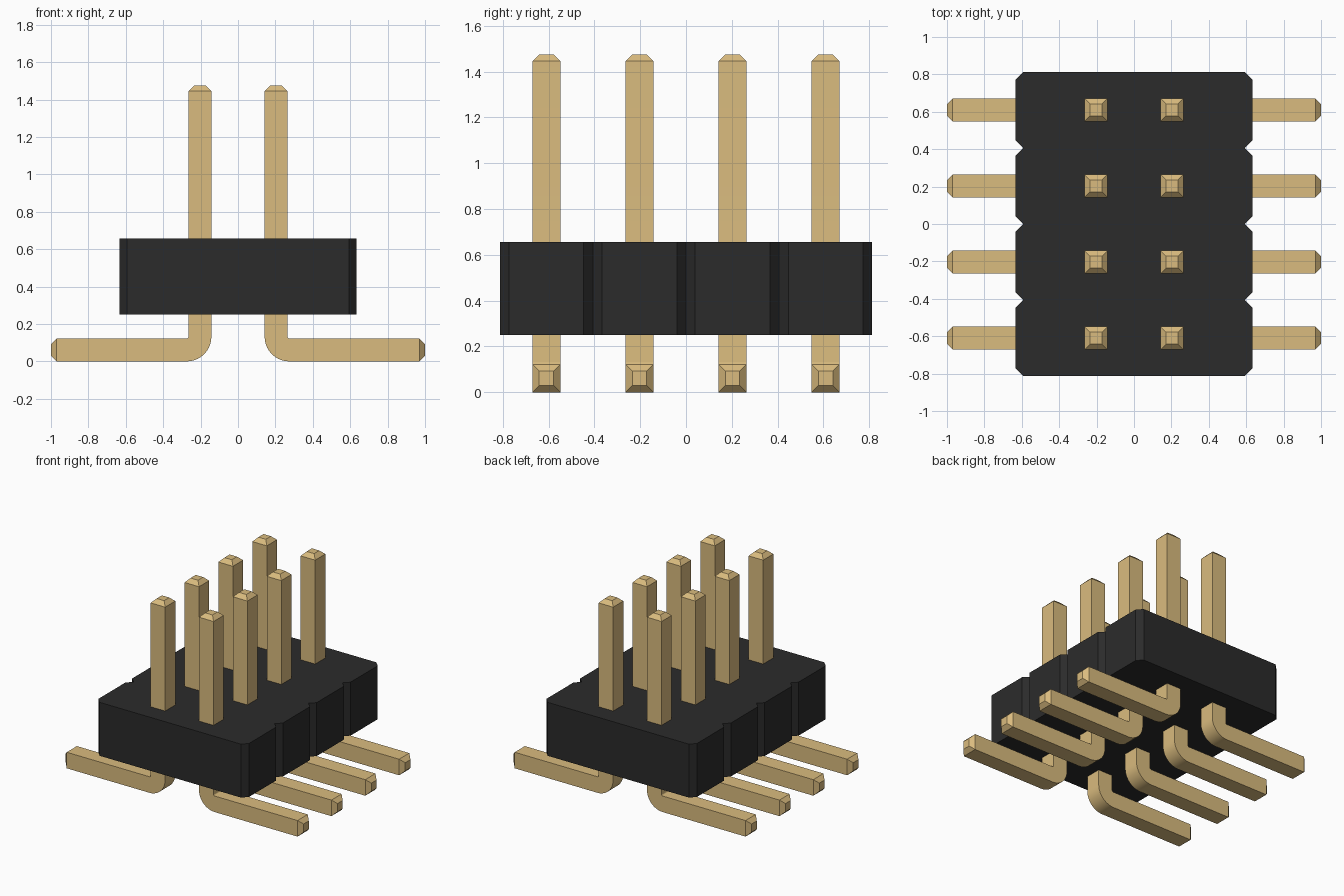
import bpy
import bmesh
from math import cos, sin, pi

cube = bpy.data.objects.get("Cube")
if cube:
    bpy.data.objects.remove(cube, do_unlink=True)

PITCH = 0.4065
HALF = 0.061          # half thickness of a pin
ROWS = 4


def material(name, color):
    mat = bpy.data.materials.new(name)
    mat.use_nodes = True
    mat.diffuse_color = color
    mat.node_tree.nodes["Principled BSDF"].inputs["Base Color"].default_value = color
    return mat


gold = material("pin gold", (0.70, 0.50, 0.21, 1))
black = material("housing black", (0.024, 0.024, 0.024, 1))


def finish(bm, name, mat):
    bmesh.ops.recalc_face_normals(bm, faces=bm.faces)
    mesh = bpy.data.meshes.new(name)
    bm.to_mesh(mesh)
    bm.free()
    mesh.materials.append(mat)
    obj = bpy.data.objects.new(name, mesh)
    bpy.context.collection.objects.link(obj)
    return obj


# Housing: notched outline extruded upward
def build_housing():
    notch, half_x, bottom, top = 0.04, 0.633, 0.25, 0.656
    side = []
    for i in range(ROWS):
        low = (i - ROWS / 2) * PITCH
        high = low + PITCH
        side += [(half_x - notch, low), (half_x, low + notch), (half_x, high - notch)]
    side.append((half_x - notch, ROWS / 2 * PITCH))
    outline = side + [(-x, -y) for x, y in side]
    bm = bmesh.new()
    base = bm.faces.new([bm.verts.new((x, y, bottom)) for x, y in outline])
    ext = bmesh.ops.extrude_face_region(bm, geom=[base])
    verts = [v for v in ext["geom"] if isinstance(v, bmesh.types.BMVert)]
    bmesh.ops.translate(bm, verts=verts, vec=(0, 0, top - bottom))
    return finish(bm, "housing", black)


# Pin: square section swept from the upright tip, round the bend, to the foot tip
def build_pin():
    centre_x, tip_z, tip_x = PITCH / 2, 1.475, 1.0
    taper, inner_r, steps = 0.03, 0.01, 10
    outer_r = inner_r + 2 * HALF
    bend_x, bend_z = centre_x - HALF + outer_r, outer_r
    small = HALF - taper

    def upright(z, h):
        return ((centre_x - h, z), (centre_x + h, z), h)

    def foot(x, h):
        return ((x, HALF - h), (x, HALF + h), h)

    stations = [upright(tip_z, small), upright(tip_z - taper, HALF)]
    for i in range(steps + 1):
        a = pi + i / steps * pi / 2
        outer, inner = [(bend_x + r * cos(a), bend_z + r * sin(a)) for r in (outer_r, inner_r)]
        stations.append((outer, inner, HALF))
    stations += [foot(tip_x - taper, HALF), foot(tip_x, small)]

    bm = bmesh.new()
    rings = []
    for (ox, oz), (ix, iz), h in stations:
        corners = [(ox, -h, oz), (ix, -h, iz), (ix, h, iz), (ox, h, oz)]
        rings.append([bm.verts.new(c) for c in corners])
    for a, b in zip(rings, rings[1:]):
        for k in range(4):
            n = (k + 1) % 4
            bm.faces.new((a[k], a[n], b[n], b[k]))
    bm.faces.new(rings[0])
    bm.faces.new(rings[-1])
    return finish(bm, "left_pin_1", gold)


build_housing()
first = build_pin()
bpy.ops.object.select_all(action="DESELECT")
first.select_set(True)
bpy.context.view_layer.objects.active = first
bpy.ops.object.shade_smooth_by_angle(angle=pi / 6)

# Two mirrored columns of pins
for side, turn in (("left", 0), ("right", pi)):
    for row in range(ROWS):
        name = f"{side}_pin_{row + 1}"
        pin = first
        if name != first.name:
            pin = bpy.data.objects.new(name, first.data)
            bpy.context.collection.objects.link(pin)
        pin.location.y = (row - (ROWS - 1) / 2) * PITCH
        pin.rotation_euler.z = turn
